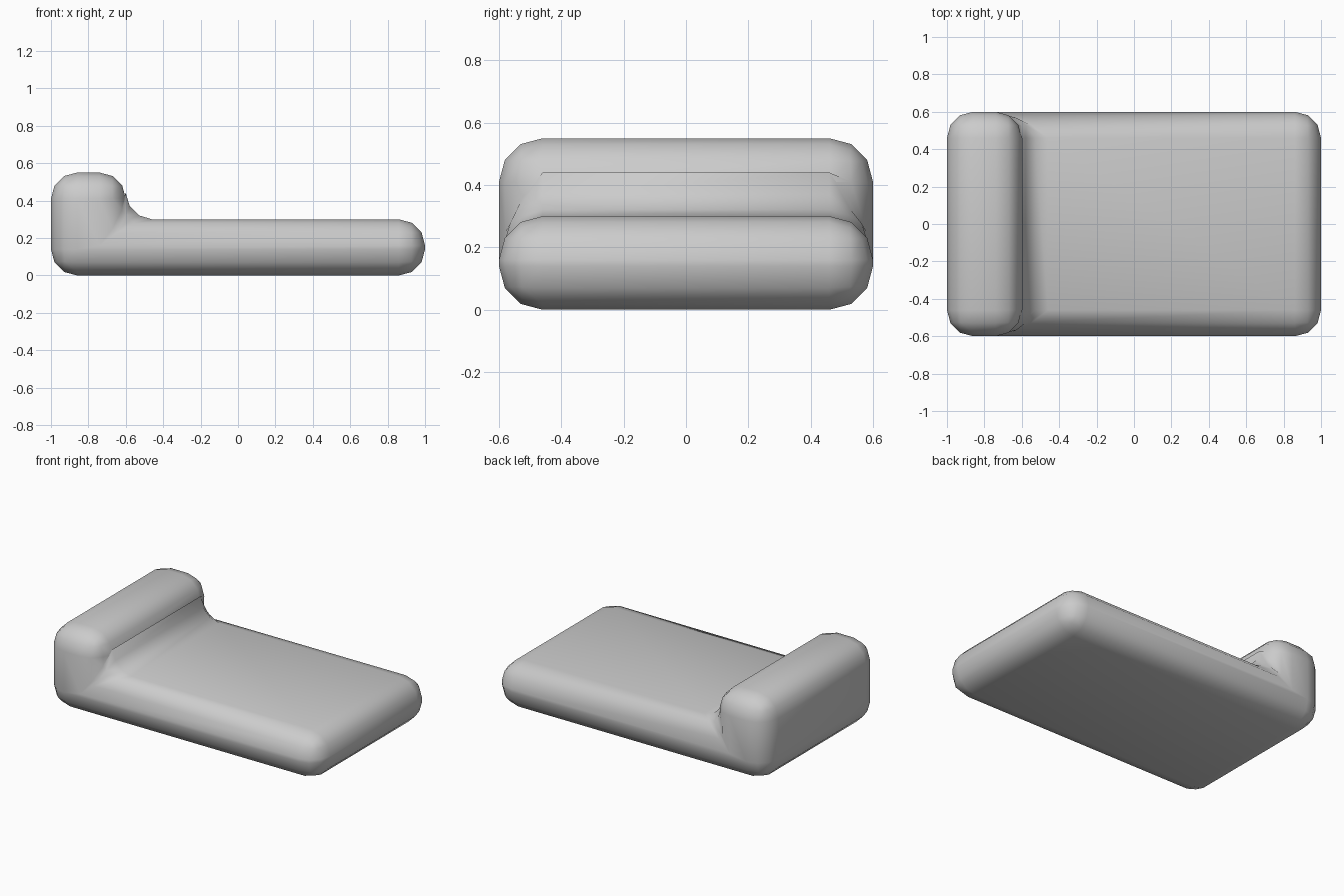
import bpy, bmesh

default = bpy.data.objects.get("Cube")
if default:
    bpy.data.objects.remove(default, do_unlink=True)

# Plain grey upholstery
grey = bpy.data.materials.new("grey_fabric")
grey.use_nodes = True
colour = (0.6, 0.6, 0.6, 1)
grey.diffuse_color = colour
grey.node_tree.nodes["Principled BSDF"].inputs["Base Color"].default_value = colour

# L-shaped side profile: low seat with a raised bolster at one end
profile = [(-1, 0), (1, 0), (1, 0.3), (-0.6, 0.3), (-0.6, 0.55), (-1, 0.55)]
depth = 1.2

bm = bmesh.new()
side = bm.faces.new([bm.verts.new((x, -depth / 2, z)) for x, z in profile])
ext = bmesh.ops.extrude_face_region(bm, geom=[side])
moved = [v for v in ext["geom"] if isinstance(v, bmesh.types.BMVert)]
bmesh.ops.translate(bm, verts=moved, vec=(0, depth, 0))
bmesh.ops.recalc_face_normals(bm, faces=bm.faces)
mesh = bpy.data.meshes.new("lounger_cushion")
bm.to_mesh(mesh)
bm.free()
mesh.materials.append(grey)

lounger = bpy.data.objects.new("lounger_cushion", mesh)
bpy.context.collection.objects.link(lounger)

# Soft rounded edges, including the fold between seat and bolster
bevel = lounger.modifiers.new("rounded_edges", "BEVEL")
bevel.width = 0.14
bevel.segments = 3
bevel.use_clamp_overlap = False

bpy.context.view_layer.objects.active = lounger
lounger.select_set(True)
bpy.ops.object.shade_smooth()
